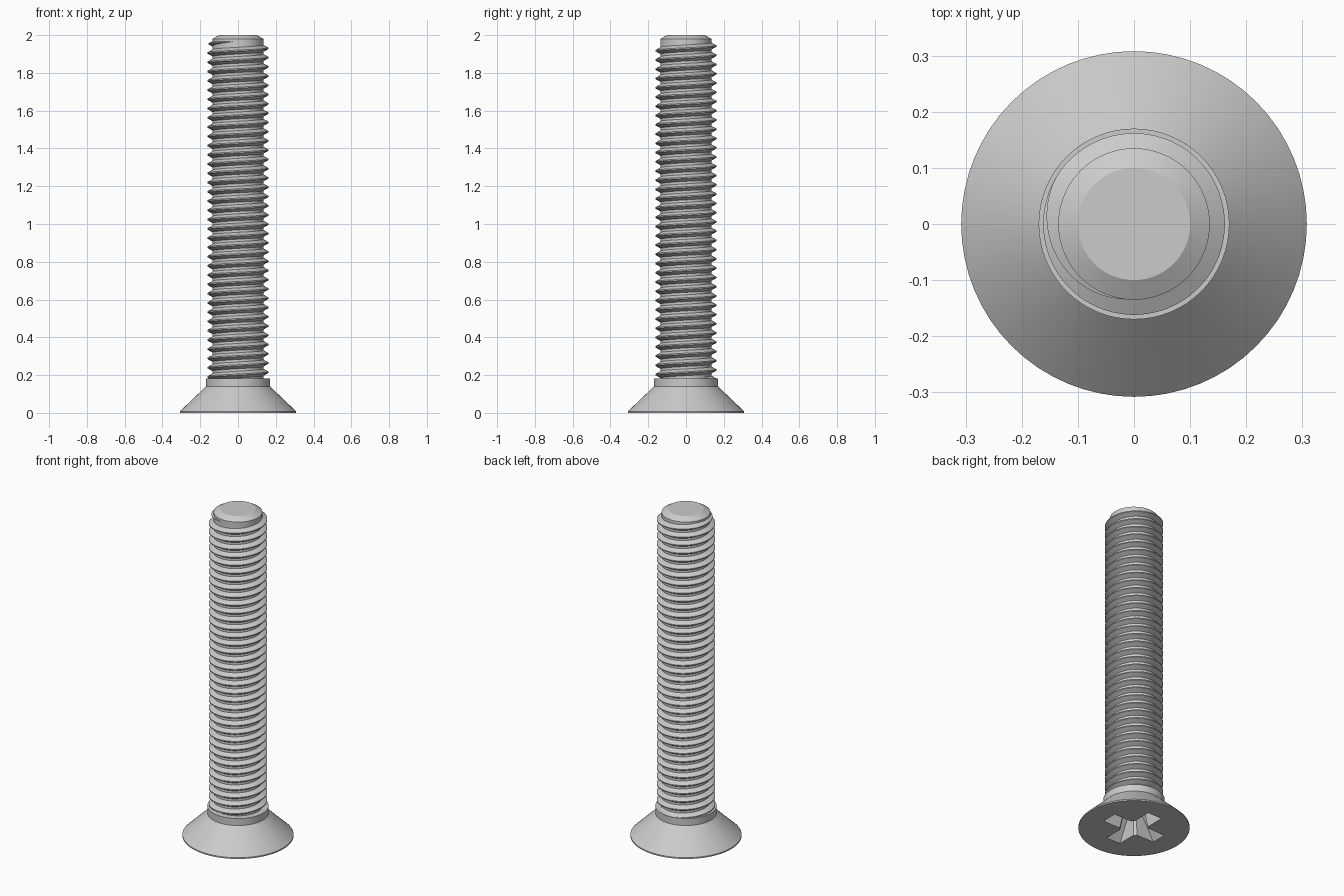
import bpy, bmesh
from math import sin, cos, pi, radians

if "Cube" in bpy.data.objects:
    bpy.data.objects.remove(bpy.data.objects["Cube"], do_unlink=True)

SEG = 64
ROOT, CREST, PITCH = 0.135, 0.162, 0.049

steel = bpy.data.materials.new("light grey steel")
steel.use_nodes = True
colour = (0.6, 0.6, 0.6, 1)
steel.diffuse_color = colour
steel.node_tree.nodes["Principled BSDF"].inputs["Base Color"].default_value = colour


def loft(name, rings):
    """Join equal closed rings of points into a capped solid."""
    bm = bmesh.new()
    rows = [[bm.verts.new(p) for p in ring] for ring in rings]
    n = len(rows[0])
    for a, b in zip(rows, rows[1:]):
        for i in range(n):
            j = (i + 1) % n
            bm.faces.new((a[i], a[j], b[j], b[i]))
    bm.faces.new(rows[0][::-1])
    bm.faces.new(rows[-1])
    bmesh.ops.recalc_face_normals(bm, faces=bm.faces)
    mesh = bpy.data.meshes.new(name)
    bm.to_mesh(mesh)
    bm.free()
    mesh.materials.append(steel)
    obj = bpy.data.objects.new(name, mesh)
    bpy.context.collection.objects.link(obj)
    return obj


def activate(obj):
    bpy.ops.object.select_all(action="DESELECT")
    obj.select_set(True)
    bpy.context.view_layer.objects.active = obj


def circle(r, z):
    return [(r * cos(2 * pi * i / SEG), r * sin(2 * pi * i / SEG), z) for i in range(SEG)]


# Countersunk head, collar, core and chamfered tip
profile = [(0.308, 0), (0.308, 0.008), (0.17, 0.14), (0.17, 0.183),
           (ROOT, 0.183), (ROOT, 1.98), (0.1, 2.0)]
body = loft("head_and_shank", [circle(r, z) for r, z in profile])


# Tapered cross recess in the head
def cross(length, half, z):
    """Cross outline with chamfered inner corners."""
    c = half * 1.3
    arm = [(length, -half), (length, half), (c, half), (half, c)]
    ring = []
    for k in range(4):
        ca, sa = round(cos(k * pi / 2)), round(sin(k * pi / 2))
        ring += [(x * ca - y * sa, x * sa + y * ca, z) for x, y in arm]
    return ring


cutter = loft("recess_cutter", [cross(0.185, 0.049, -0.01), cross(0.18, 0.048, 0),
                                cross(0.085, 0.032, 0.13), cross(0.02, 0.01, 0.155)])
cutter.hide_render = True
cut = body.modifiers.new("recess", "BOOLEAN")
cut.operation = "DIFFERENCE"
cut.solver = "EXACT"
cut.object = cutter
activate(body)
bpy.ops.object.modifier_apply(modifier=cut.name)
bpy.data.objects.remove(cutter, do_unlink=True)

# Right-hand helical thread, fading out near the tip
end, fade = radians(262), radians(110)
steps = int(36.6 * SEG)
rings = []
for i in range(steps + 1):
    t = end - (steps - i) * 2 * pi / SEG
    z = 1.93 + PITCH * t / (2 * pi)
    k = max(0.03, min(1, (end - t) / fade))
    crest = ROOT + (CREST - ROOT) * k
    base, flat = 0.4 * PITCH * k, 0.0625 * PITCH * k
    section = [(ROOT - 0.003, -base), (crest, -flat), (crest, flat), (ROOT - 0.003, base)]
    rings.append([(r * cos(t), r * sin(t), z + dz) for r, dz in section])
thread = loft("screw_thread", rings)

for obj in (body, thread):
    activate(obj)
    bpy.ops.object.shade_smooth_by_angle(angle=radians(25))
